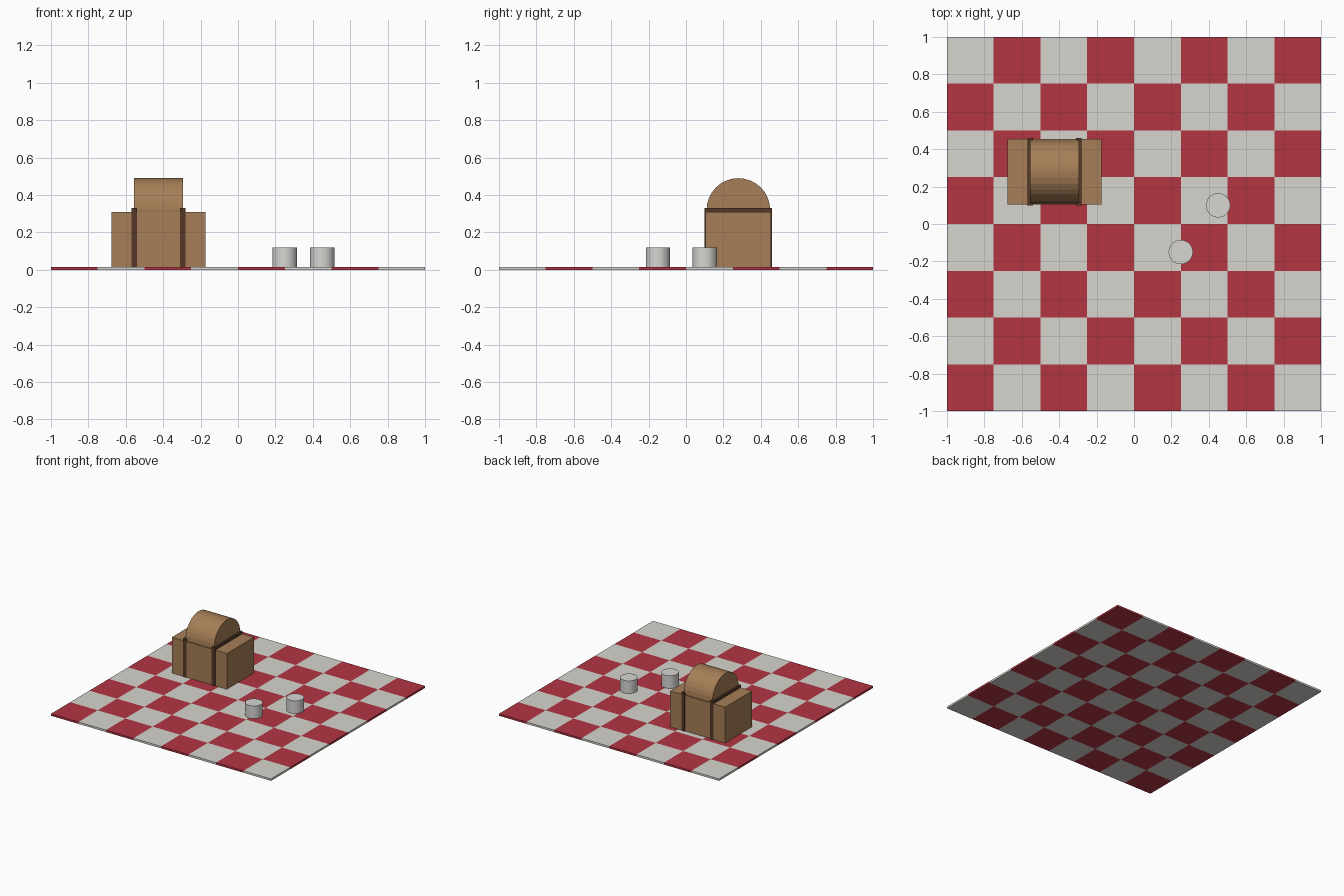
import bpy, bmesh, math
from mathutils import Matrix, Vector

if "Cube" in bpy.data.objects:
    bpy.data.objects.remove(bpy.data.objects["Cube"])


def material(name, rgb):
    m = bpy.data.materials.new(name)
    m.diffuse_color = (*rgb, 1)
    m.use_nodes = True
    m.node_tree.nodes["Principled BSDF"].inputs["Base Color"].default_value = m.diffuse_color
    return m


RED = material("red_cloth", (0.45, 0.035, 0.055))
WHITE = material("white_cloth", (0.68, 0.66, 0.61))
WICKER = material("wicker", (0.38, 0.21, 0.095))
STRAP = material("strap_brown", (0.09, 0.04, 0.02))
CERAMIC = material("ceramic", (0.68, 0.67, 0.65))


def finish(bm, name, *mats):
    me = bpy.data.meshes.new(name)
    bm.to_mesh(me)
    bm.free()
    for m in mats:
        me.materials.append(m)
    ob = bpy.data.objects.new(name, me)
    bpy.context.collection.objects.link(ob)
    return ob


def add_box(bm, lo, hi, mat_index=0):
    lo, hi = Vector(lo), Vector(hi)
    mtx = Matrix.Translation((lo + hi) / 2) @ Matrix.Diagonal((*(hi - lo), 1))
    verts = bmesh.ops.create_cube(bm, size=1, matrix=mtx)["verts"]
    for f in {f for v in verts for f in v.link_faces}:
        f.material_index = mat_index


def box(name, lo, hi, mat):
    bm = bmesh.new()
    add_box(bm, lo, hi)
    return finish(bm, name, mat)


def cylinder(name, center, radius, depth, sides, mat, along_x=False):
    bm = bmesh.new()
    mtx = Matrix.Translation(center)
    if along_x:
        mtx = mtx @ Matrix.Rotation(math.pi / 2, 4, 'Y')
    bmesh.ops.create_cone(bm, cap_ends=True, segments=sides, radius1=radius,
                          radius2=radius, depth=depth, matrix=mtx)
    return finish(bm, name, mat)


# Chequered blanket: 8 x 8 thin tiles
T = 0.016
N, S = 8, 0.25
bm = bmesh.new()
for i in range(N):
    for j in range(N):
        x, y = -1 + i * S, -1 + j * S
        add_box(bm, (x, y, 0), (x + S, y + S, T), (i + j) % 2)
finish(bm, "picnic_blanket", RED, WHITE)

# Basket body and rounded lid
CX, CY = -0.425, 0.28
box("basket_body", (CX - 0.25, CY - 0.175, T), (CX + 0.25, CY + 0.175, 0.31), WICKER)
cylinder("basket_lid", (CX, CY, 0.32), 0.17, 0.26, 32, WICKER, along_x=True)

# Two straps around the basket
for side, label in ((-1, "left"), (1, "right")):
    x = CX + side * 0.13
    box("strap_" + label, (x - 0.015, CY - 0.18, T), (x + 0.015, CY + 0.18, 0.33), STRAP)

# Cups
for k, (x, y) in enumerate(((0.25, -0.15), (0.45, 0.10))):
    cylinder(f"cup_{k + 1}", (x, y, (T + 0.12) / 2), 0.065, 0.12 - T, 32, CERAMIC)
